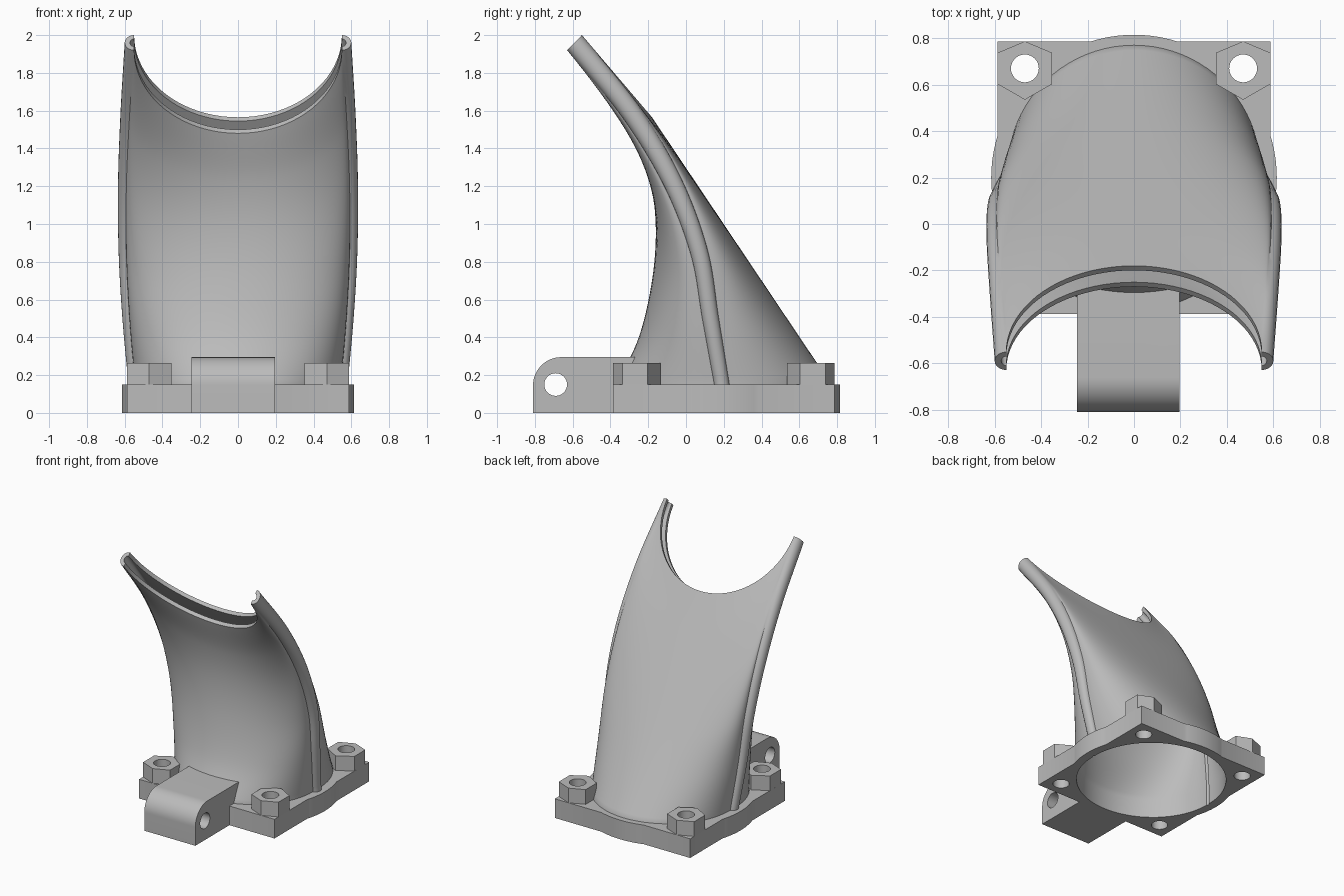
import bpy, bmesh, math
from mathutils import Vector

if "Cube" in bpy.data.objects:
    bpy.data.objects.remove(bpy.data.objects["Cube"])

grey = bpy.data.materials.new("light grey plastic")
grey.use_nodes = True
grey.diffuse_color = (0.5, 0.5, 0.5, 1)
grey.node_tree.nodes["Principled BSDF"].inputs["Base Color"].default_value = (0.5, 0.5, 0.5, 1)

CY = 0.2            # centre of the round inlet in y
HOLE_X, HOLE_Y = 0.47, 0.47


def finish(name, bm):
    bmesh.ops.recalc_face_normals(bm, faces=bm.faces)
    mesh = bpy.data.meshes.new(name)
    bm.to_mesh(mesh)
    bm.free()
    mesh.materials.append(grey)
    ob = bpy.data.objects.new(name, mesh)
    bpy.context.collection.objects.link(ob)
    return ob


def prism(name, outline, direction):
    """Extrude a closed outline along a direction."""
    bm = bmesh.new()
    face = bm.faces.new([bm.verts.new(p) for p in outline])
    new = bmesh.ops.extrude_face_region(bm, geom=[face])["geom"]
    bmesh.ops.translate(bm, vec=direction, verts=[v for v in new if isinstance(v, bmesh.types.BMVert)])
    return finish(name, bm)


def circle(x, y, z, r, n):
    return [(x + r * math.sin(2 * math.pi * i / n), y + r * math.cos(2 * math.pi * i / n), z)
            for i in range(n)]


def helper(ob):
    ob.hide_render = True
    ob.hide_viewport = False
    return ob


def boolean(ob, tool, operation="DIFFERENCE"):
    mod = ob.modifiers.new("boolean", "BOOLEAN")
    mod.operation, mod.object, mod.solver = operation, tool, "EXACT"
    deps = bpy.context.evaluated_depsgraph_get()
    mesh = bpy.data.meshes.new_from_object(ob.evaluated_get(deps))
    ob.modifiers.clear()
    ob.data = mesh


def smooth(ob, angle=30):
    bpy.ops.object.select_all(action="DESELECT")
    ob.select_set(True)
    bpy.context.view_layer.objects.active = ob
    bpy.ops.object.shade_smooth_by_angle(angle=math.radians(angle))


def rail(keys, t):
    """Smooth curve through evenly spaced keys."""
    n = len(keys) - 1
    i = min(int(t * n), n - 1)
    f = t * n - i
    k = [Vector(keys[j]) for j in (max(i - 1, 0), i, i + 1, min(i + 2, n))]
    if i == 0:
        k[0] = 2 * k[1] - k[2]
    if i == n - 1:
        k[3] = 2 * k[2] - k[1]
    return 0.5 * (2 * k[1] + (k[2] - k[0]) * f + (2 * k[0] - 5 * k[1] + 4 * k[2] - k[3]) * f ** 2
                  + (3 * k[1] - k[0] - 3 * k[2] + k[3]) * f ** 3)


# Duct guide rails in (y, z): front wall, back wall, side edge; and half width
FRONT = [(-.37, .15), (-.25, .4), (-.18, .7), (-.16, .98), (-.19, 1.23), (-.27, 1.48)]
BACK = [(.77, .15), (-.18, 1.565)]
SIDE = [(.19, .15), (.13, .5), (.07, .85), (-.07, 1.22), (-.29, 1.59), (-.59, 1.96)]
WIDTH = [(.58, 0), (.612, 0), (.632, 0), (.635, 0), (.622, 0), (.6, 0)]


def section(t, inset):
    """Loop that changes from a circle at the inlet to a thin crescent at the outlet."""
    front, back, side = rail(FRONT, t), rail(BACK, t), rail(SIDE, t)
    a = math.radians(46) * t
    across = Vector((math.cos(a), math.sin(a)))
    depth, cap = .04 + .016 * t, .035 + .015 * t
    half = rail(WIDTH, t).x - cap
    d, e = depth - inset, cap - inset
    pts = []
    for sign, wall in ((1, back), (-1, front)):
        offset = across * d * sign
        mid = wall - across * sign * inset
        for i in range(41):
            phi = math.pi * (i / 40 - .5)
            p = side + offset + (mid - offset - side) * math.cos(phi)
            pts.append((sign * half * math.sin(phi), p.x, p.y))
        for i in range(1, 10):          # rounded side edge
            psi = math.pi * (.5 - i / 10)
            p = side + across * d * sign * math.sin(psi)
            pts.append((sign * (half + e * math.cos(psi)), p.x, p.y))
    return pts


def loft(bm, inset, floor, steps=44):
    loops = [section(i / steps, inset) for i in range(steps + 1)]
    loops.insert(0, [(x, y, floor) for x, y, z in loops[0]])
    rings = [[bm.verts.new(p) for p in loop] for loop in loops]
    for a, b in zip(rings, rings[1:]):
        bridge(bm, a, b)
    return rings[0], rings[-1]


def bridge(bm, a, b):
    for i in range(len(a)):
        j = (i + 1) % len(a)
        bm.faces.new((a[i], a[j], b[j], b[i]))


# Hollow duct
bm = bmesh.new()
outer, inner = loft(bm, 0, 0), loft(bm, .028, 0)
for a, b in zip(outer, inner):
    bridge(bm, a, b)
duct = finish("duct", bm)
smooth(duct, 40)

# Solid that clears the airway through the other parts
bm = bmesh.new()
bottom, top = loft(bm, .015, -.1)
bm.faces.new(bottom)
n = len(top) // 2
for i in range(40):                     # close the crescent end with strips
    bm.faces.new((top[i], top[i + 1], top[n + 39 - i], top[n + 40 - i]))
bm.faces.new(top[40:n + 1])
bm.faces.new(top[n + 40:] + [top[0]])
airway = helper(finish("airway_cutter", bm))

# Mounting flange: square plate joined with a disc
flange = prism("flange", [(-.587, CY - .587, 0), (.587, CY - .587, 0),
                          (.587, CY + .587, 0), (-.587, CY + .587, 0)], (0, 0, .15))
disc = helper(prism("disc_helper", circle(0, CY, 0, .615, 96), (0, 0, .15)))
boolean(flange, disc, "UNION")
boolean(flange, airway)

# Hexagonal bosses with screw holes
for sx, side_name in ((1, "left"), (-1, "right")):
    for sy, end_name in ((1, "back"), (-1, "front")):
        x, y = sx * HOLE_X, CY + sy * HOLE_Y
        hexagon = [(px, max(CY - .587, min(CY + .587, py)), pz)
                   for px, py, pz in circle(x, y, .15, .135, 6)]
        boss = prism(f"boss_{end_name}_{side_name}", hexagon, (0, 0, .115))
        drill = helper(prism("screw_hole_cutter", circle(x, y, -.1, .06, 32), (0, 0, .6)))
        boolean(boss, airway)
        boolean(boss, drill)
        boolean(flange, drill)
        smooth(boss)
smooth(flange)

# Hinge block with a rounded front top edge and a cross hole
X0, X1, R = -.245, .197, .15
profile = [(X0, -.25, 0), (X0, -.25, .295), (X0, -.81 + R, .295)]
profile += [(X0, -.81 + R - R * math.sin(a), .145 + R * math.cos(a))
            for a in (math.pi / 2 * i / 16 for i in range(1, 17))]
profile += [(X0, -.81, 0)]
hinge = prism("hinge_block", profile, (X1 - X0, 0, 0))
pin = helper(prism("pin_hole_cutter", [(-.5, -.69 + px, .15 + py)
                                       for px, py, _ in circle(0, 0, 0, .06, 32)], (1, 0, 0)))
boolean(hinge, pin)
boolean(hinge, airway)
smooth(hinge)

# Remove the helpers once the cuts are made
for ob in list(bpy.data.objects):
    if ob.name.startswith(("airway_cutter", "disc_helper", "screw_hole_cutter", "pin_hole_cutter")):
        bpy.data.objects.remove(ob)
